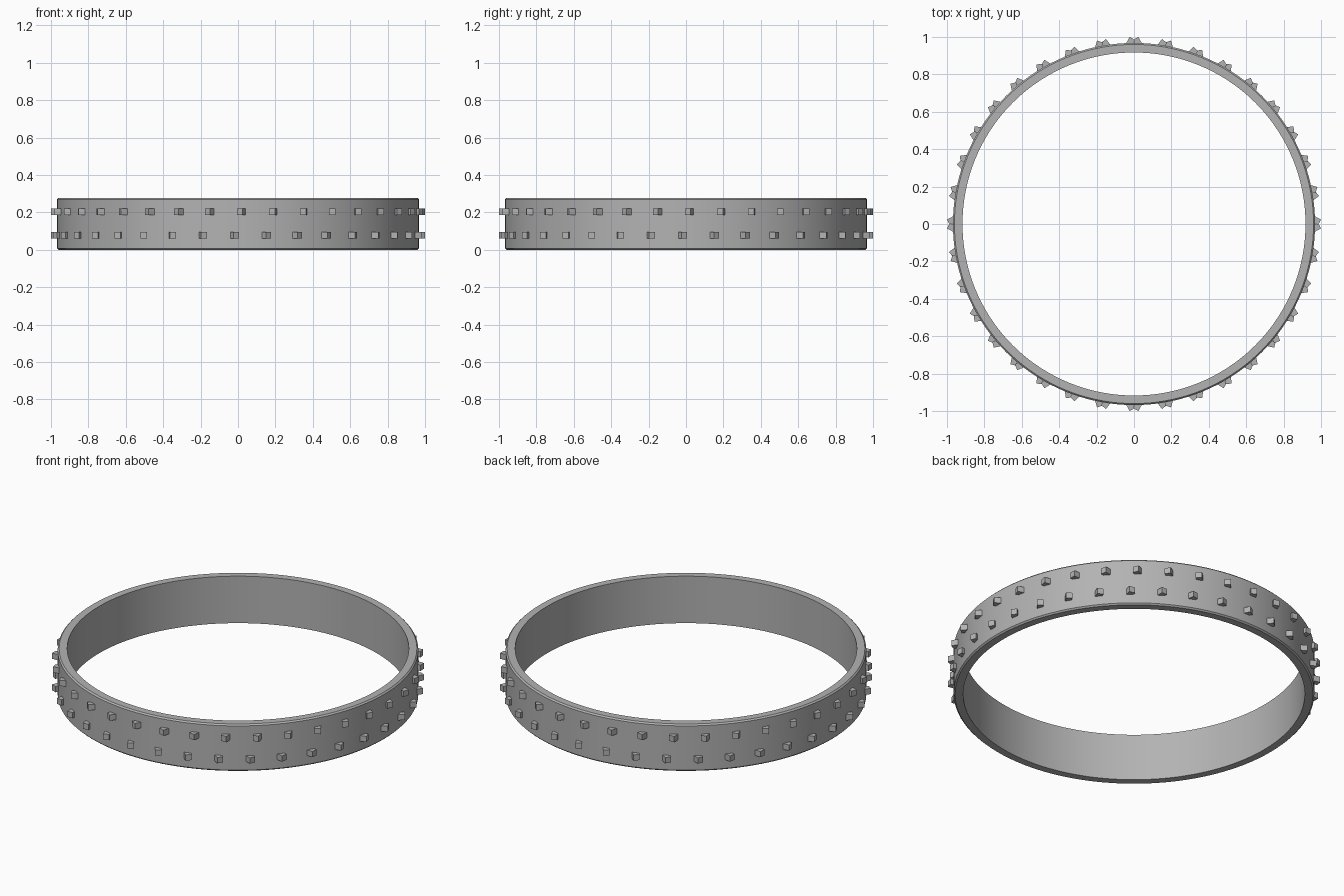
import bpy, bmesh, math
from mathutils import Vector

if "Cube" in bpy.data.objects:
    bpy.data.objects.remove(bpy.data.objects["Cube"])

R_OUT, R_IN, H, BEV = 0.968, 0.917, 0.278, 0.008
SEG = 144
COUNT = 36

mat = bpy.data.materials.new("grey rubber")
mat.diffuse_color = (0.45, 0.45, 0.45, 1)
mat.use_nodes = True
mat.node_tree.nodes["Principled BSDF"].inputs["Base Color"].default_value = mat.diffuse_color


def make_object(name, bm):
    bmesh.ops.recalc_face_normals(bm, faces=bm.faces)
    mesh = bpy.data.meshes.new(name)
    bm.to_mesh(mesh)
    bm.free()
    mesh.materials.append(mat)
    obj = bpy.data.objects.new(name, mesh)
    bpy.context.collection.objects.link(obj)
    return obj


# Hoop: lathed rectangle with chamfered outer edges
bm = bmesh.new()
profile = [(R_IN, 0), (R_OUT - BEV, 0), (R_OUT, BEV),
           (R_OUT, H - BEV), (R_OUT - BEV, H), (R_IN, H)]
rings = []
for i in range(SEG):
    a = 2 * math.pi * i / SEG
    rings.append([bm.verts.new((r * math.cos(a), r * math.sin(a), z)) for r, z in profile])
n = len(profile)
for i in range(SEG):
    a, b = rings[i], rings[(i + 1) % SEG]
    for k in range(n):
        bm.faces.new((a[k], b[k], b[(k + 1) % n], a[(k + 1) % n]))
hoop = make_object("hoop_band", bm)
bpy.context.view_layer.objects.active = hoop
hoop.select_set(True)
bpy.ops.object.shade_smooth_by_angle(angle=math.radians(30))


# Tread blocks: small boxes turned about z, mirrored tilt between the two rows
def tread_row(name, z, side, half_h=0.017, tilt=math.radians(28), width=0.034, depth=0.045):
    bm = bmesh.new()
    c, s = math.cos(tilt), math.sin(tilt)
    out, along = Vector((c, -s)), Vector((s, c))
    high = Vector((0.9997, 0.024))
    outline = [high, high - along * width,
               high - along * width - out * depth, high - out * depth]
    for i in range(COUNT):
        a = 2 * math.pi * i / COUNT
        ca, sa = math.cos(a), math.sin(a)
        loops = []
        for zz in (z - half_h, z + half_h):
            loops.append([bm.verts.new((p.x * ca - side * p.y * sa,
                                        p.x * sa + side * p.y * ca, zz)) for p in outline])
        lo, hi = loops
        bm.faces.new(lo)
        bm.faces.new(hi)
        for k in range(4):
            m = (k + 1) % 4
            bm.faces.new((lo[k], lo[m], hi[m], hi[k]))
    return make_object(name, bm)


tread_row("upper_tread_blocks", 0.204, 1)
tread_row("lower_tread_blocks", 0.077, -1)
